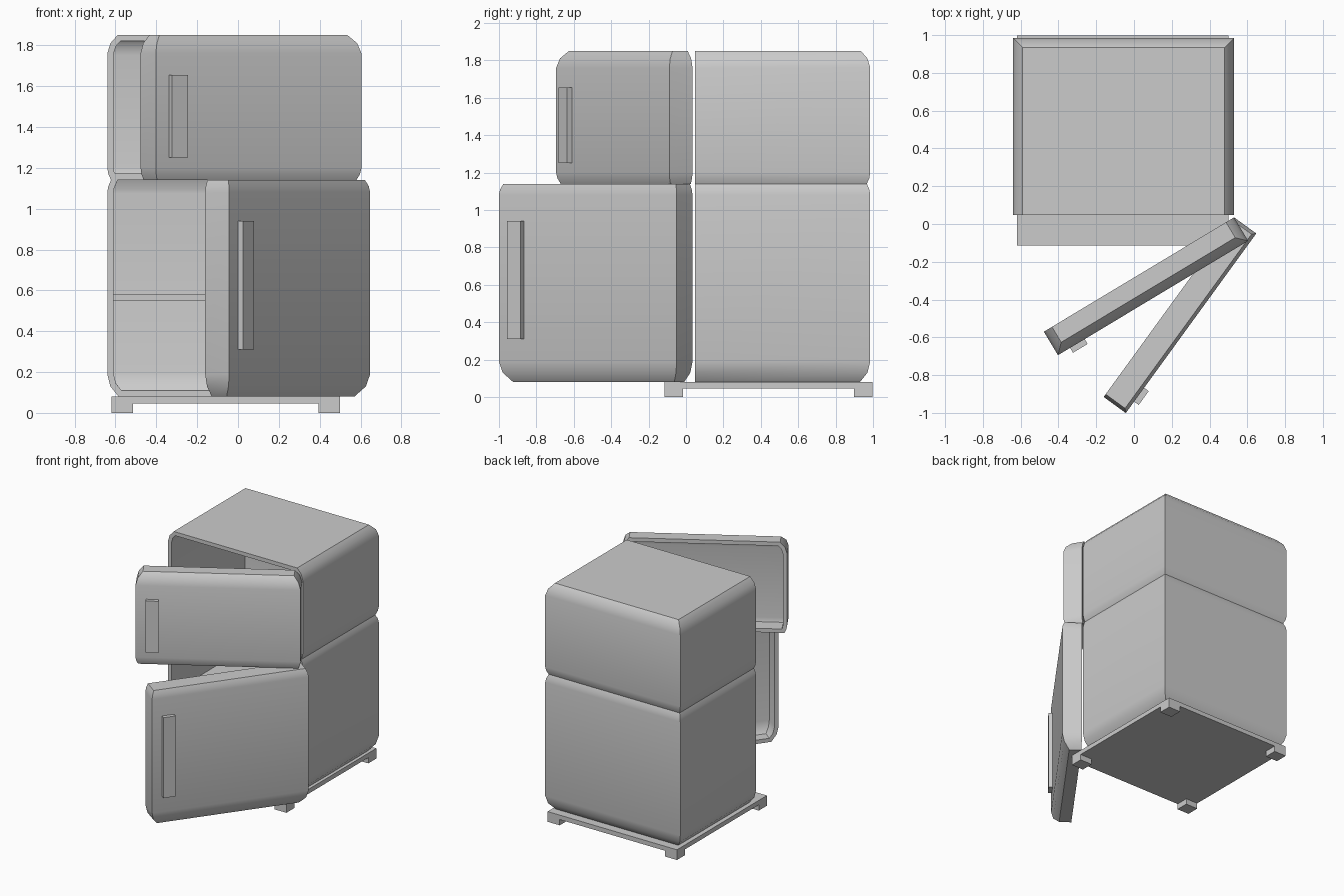
import bpy, bmesh
from math import radians

if "Cube" in bpy.data.objects:
    bpy.data.objects.remove(bpy.data.objects["Cube"])

WALL = 0.03
# (height, inset) profiles: rounded top and bottom, shallow pinch between compartments
LOWER = [(0.08, 0.055), (0.13, 0.015), (0.19, 0.0), (1.08, 0.0), (1.11, 0.005), (1.14, 0.018)]
UPPER = [(1.14, 0.018), (1.17, 0.005), (1.20, 0.0), (1.76, 0.0), (1.81, 0.015), (1.85, 0.05)]


def add_object(name, bm):
    bmesh.ops.recalc_face_normals(bm, faces=bm.faces[:])
    me = bpy.data.meshes.new(name)
    bm.to_mesh(me)
    bm.free()
    ob = bpy.data.objects.new(name, me)
    bpy.context.collection.objects.link(ob)
    return ob


def tray(name, x0, x1, y_open, y_closed, profile):
    """Hollow shell open on y_open; the three other sides follow the inset profile."""
    bm = bmesh.new()
    s = 1 if y_closed > y_open else -1
    rings = [[bm.verts.new(p) for p in ((x0 + d, y_open, z), (x0 + d, y_closed - s * d, z),
                                        (x1 - d, y_closed - s * d, z), (x1 - d, y_open, z))]
             for z, d in profile]
    for a, b in zip(rings, rings[1:]):
        for i in range(3):
            f = (a[i], a[i + 1], b[i + 1], b[i])
            bm.faces.new(f if s < 0 else f[::-1])
    bm.faces.new(rings[0])
    bm.faces.new(rings[-1])
    ob = add_object(name, bm)
    # make sure the normals point outwards before thickening inwards
    if ob.data.polygons[-1].normal.z < 0:
        ob.data.flip_normals()
    m = ob.modifiers.new("wall", 'SOLIDIFY')
    m.thickness = WALL
    m.offset = -1
    m.use_even_offset = True
    bpy.ops.object.select_all(action='DESELECT')
    ob.select_set(True)
    bpy.context.view_layer.objects.active = ob
    bpy.ops.object.modifier_apply(modifier=m.name)
    bpy.ops.object.shade_smooth_by_angle(angle=radians(43))
    return ob


def box(name, x, y, z):
    bm = bmesh.new()
    bmesh.ops.create_cube(bm, size=1)
    for v in bm.verts:
        v.co = [lo + (c + 0.5) * (hi - lo) for c, (lo, hi) in zip(v.co, (x, y, z))]
    return add_object(name, bm)


# Cabinet with pinched waist, divider and shelf
tray("cabinet", -0.64, 0.53, 0.047, 0.985, LOWER + UPPER[1:])
box("divider", (-0.615, 0.505), (0.05, 0.96), (1.14, 1.175))
box("shelf", (-0.615, 0.505), (0.07, 0.96), (0.55, 0.58))

# Doors swung open about the right-hand hinge, each with a bar handle
for label, profile, angle, hz in (("upper", UPPER, 31, (1.25, 1.655)),
                                  ("lower", LOWER, 54, (0.31, 0.94))):
    door = tray(label + "_door", -1.175, 0, 0, -0.145, profile)
    handle = box(label + "_handle", (-1.10, -1.01), (-0.175, -0.14), hz)
    for ob in (door, handle):
        ob.location = (0.53, 0.035, 0)
        ob.rotation_euler.z = radians(angle)

# Base plate and feet
box("base_plate", (-0.62, 0.50), (-0.115, 0.998), (0.045, 0.08))
for side, x in (("left", -0.62), ("right", 0.395)):
    for end, y in (("front", -0.115), ("back", 0.898)):
        box(f"{end}_{side}_foot", (x, x + 0.105), (y, y + 0.1), (0, 0.046))
